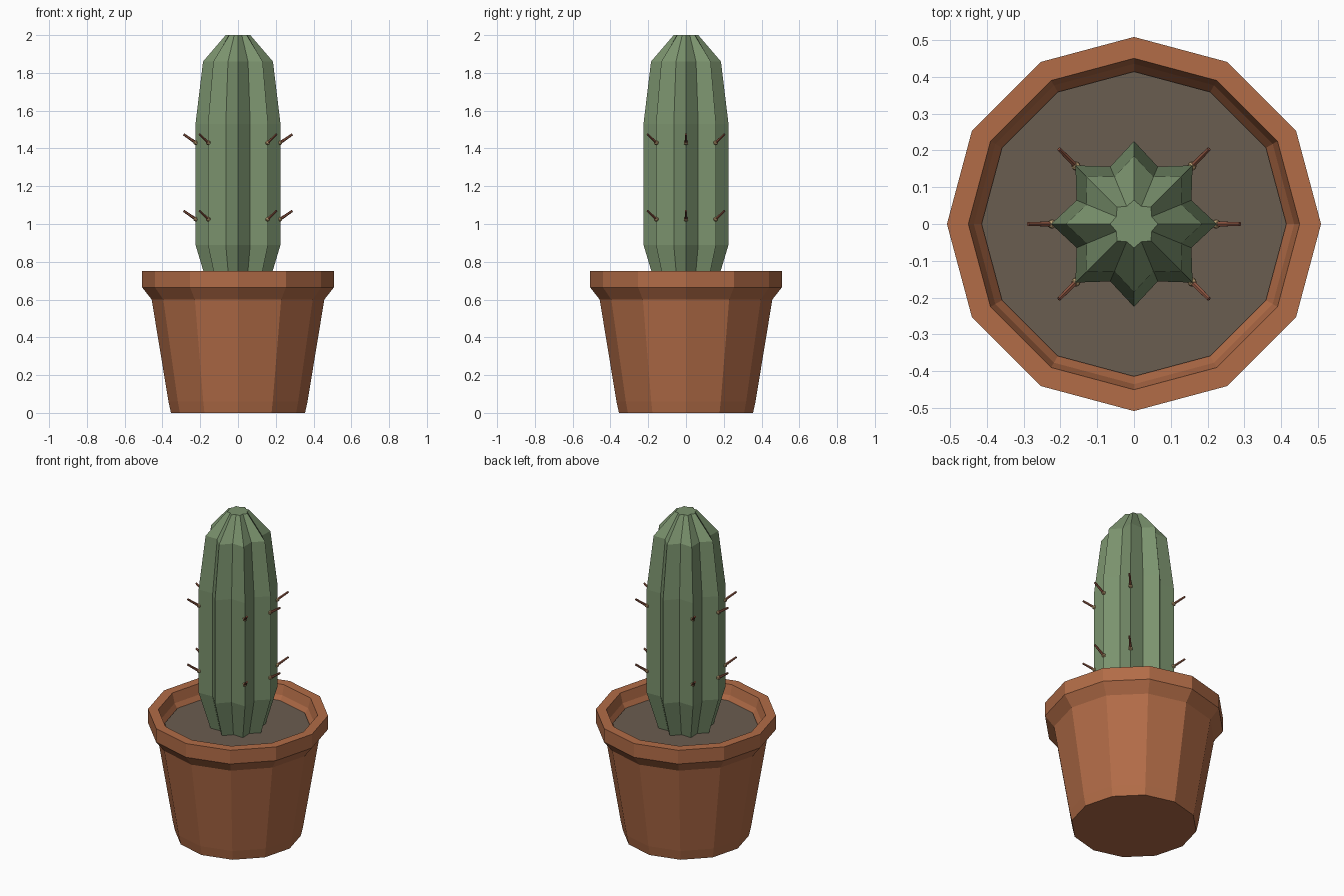
import bpy, bmesh, math
from mathutils import Vector

if "Cube" in bpy.data.objects:
    bpy.data.objects.remove(bpy.data.objects["Cube"])


def material(name, rgb):
    m = bpy.data.materials.new(name)
    lin = [((c / 255 + 0.055) / 1.055) ** 2.4 for c in rgb]
    m.diffuse_color = (*lin, 1)
    m.use_nodes = True
    m.node_tree.nodes["Principled BSDF"].inputs["Base Color"].default_value = m.diffuse_color
    return m


terracotta = material("terracotta", (178, 108, 71))
earth = material("earth", (106, 93, 80))
green = material("cactus green", (123, 147, 110))
tan = material("areole tan", (184, 156, 112))
brown = material("spine brown", (140, 84, 64))


def finish(name, bm, mat):
    bmesh.ops.recalc_face_normals(bm, faces=bm.faces)
    me = bpy.data.meshes.new(name)
    bm.to_mesh(me)
    bm.free()
    me.materials.append(mat)
    ob = bpy.data.objects.new(name, me)
    bpy.context.collection.objects.link(ob)
    return ob


def loft(name, profile, sides, mat, valley=1.0):
    """Revolve (radius, z) points; odd corners are scaled by valley."""
    bm = bmesh.new()
    rings = []
    for r, z, *v in profile:
        k = v[0] if v else valley
        ring = []
        for i in range(sides):
            a = 2 * math.pi * i / sides
            q = r * (k if i % 2 else 1)
            ring.append(bm.verts.new((q * math.cos(a), q * math.sin(a), z)))
        rings.append(ring)
    for lo, hi in zip(rings, rings[1:]):
        for i in range(sides):
            j = (i + 1) % sides
            bm.faces.new((lo[i], lo[j], hi[j], hi[i]))
    bm.faces.new(rings[0][::-1])
    bm.faces.new(rings[-1])
    return finish(name, bm, mat)


# Pot with flared rim and recessed inside
loft("pot", [(0.355, 0), (0.368, 0.06), (0.457, 0.60), (0.508, 0.665),
             (0.508, 0.75), (0.45, 0.75), (0.435, 0.69), (0.405, 0.64)],
     12, terracotta)

# Soil
loft("soil", [(0.40, 0.645), (0.414, 0.665)], 12, earth)

# Ribbed cactus body, eight ridges
loft("cactus_body", [(0.15, 0.64), (0.225, 0.89), (0.225, 1.53),
                     (0.185, 1.86), (0.065, 2.0, 0.8)],
     16, green, valley=0.75)

# Areoles and spines on six of the ridges, in two rows
areoles, spines = bmesh.new(), bmesh.new()
for z in (1.025, 1.43):
    for deg in (0, 45, 135, 180, 225, 315):
        a = math.radians(deg)
        out = Vector((math.cos(a), math.sin(a), 0))
        base = out * 0.223 + Vector((0, 0, z))
        tip = out * 0.288 + Vector((0, 0, z + 0.045))
        knob = bmesh.ops.create_icosphere(areoles, subdivisions=1, radius=0.014)
        bmesh.ops.translate(areoles, verts=knob["verts"], vec=base)
        d = tip - base
        pin = bmesh.ops.create_cone(spines, cap_ends=True, segments=6,
                                    radius1=0.008, radius2=0.006, depth=d.length)
        bmesh.ops.rotate(spines, verts=pin["verts"], cent=(0, 0, 0),
                         matrix=d.to_track_quat('Z', 'Y').to_matrix())
        bmesh.ops.translate(spines, verts=pin["verts"], vec=(base + tip) / 2)
finish("areoles", areoles, tan)
finish("spines", spines, brown)
